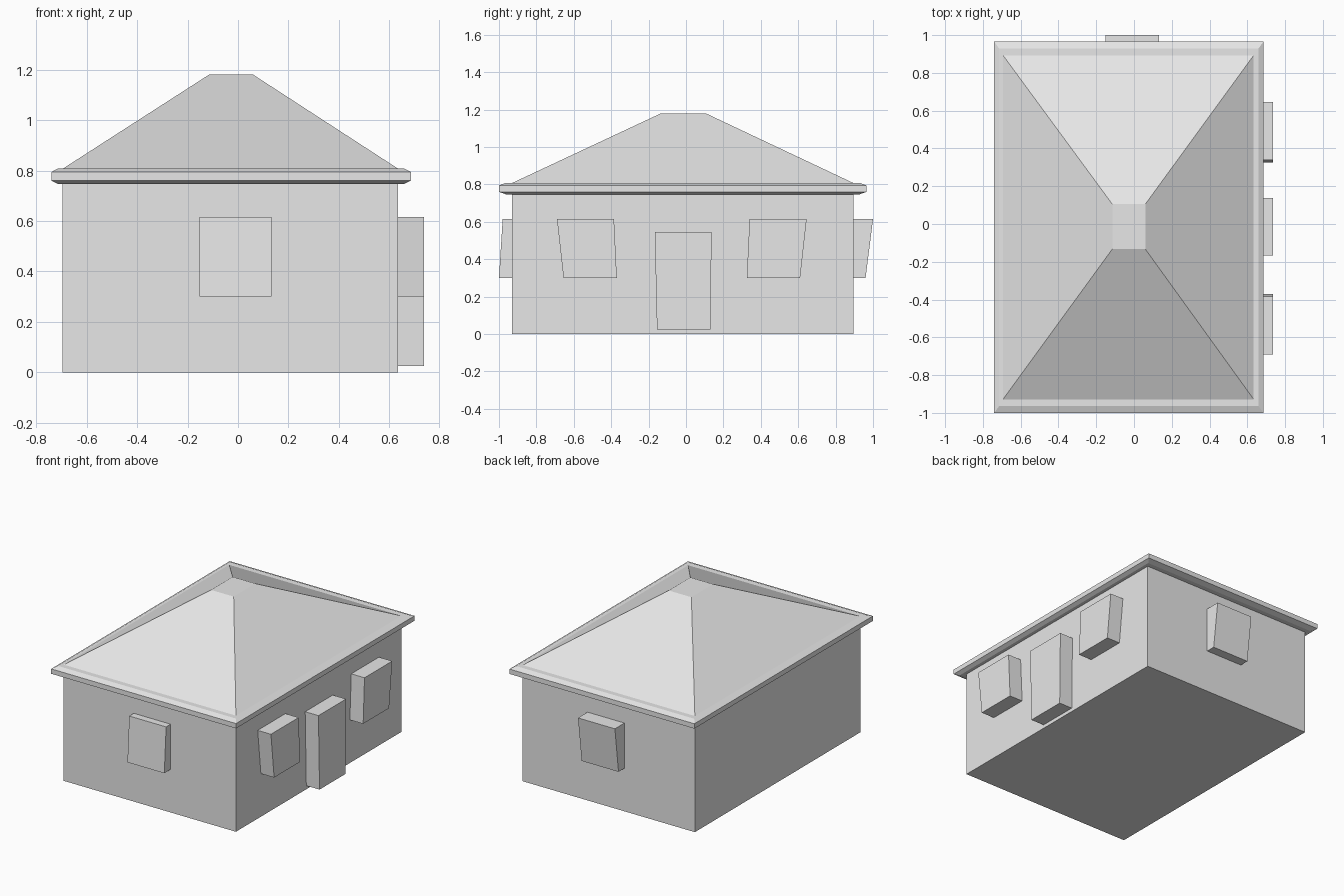
import bpy
import bmesh

cube = bpy.data.objects.get("Cube")
if cube:
    bpy.data.objects.remove(cube, do_unlink=True)

# One plain grey for the whole house
grey = bpy.data.materials.new("light_grey")
grey.use_nodes = True
colour = (0.8, 0.8, 0.8, 1)
grey.diffuse_color = colour
grey.node_tree.nodes["Principled BSDF"].inputs["Base Color"].default_value = colour


def loft(name, levels):
    """Closed solid through stacked rectangles (x0, x1, y0, y1, z)."""
    bm = bmesh.new()
    rings = []
    for x0, x1, y0, y1, z in levels:
        corners = ((x0, y0), (x1, y0), (x1, y1), (x0, y1))
        rings.append([bm.verts.new((x, y, z)) for x, y in corners])
    for low, high in zip(rings, rings[1:]):
        for i in range(4):
            j = (i + 1) % 4
            bm.faces.new((low[i], low[j], high[j], high[i]))
    bm.faces.new(rings[0][::-1])
    bm.faces.new(rings[-1])
    mesh = bpy.data.meshes.new(name)
    bm.to_mesh(mesh)
    bm.free()
    mesh.materials.append(grey)
    obj = bpy.data.objects.new(name, mesh)
    bpy.context.collection.objects.link(obj)
    return obj


# Walls
X0, X1, Y0, Y1 = -0.695, 0.635, -0.93, 0.895
loft("walls", [(X0, X1, Y0, Y1, 0), (X0, X1, Y0, Y1, 0.76)])

# Eaves slab with chamfered edges
rim = (-0.74, 0.685, -1.0, 0.965)
inner = (-0.714, 0.659, -0.964, 0.929)
loft("eaves", [(*inner, 0.747), (*rim, 0.76), (*rim, 0.794), (*inner, 0.808)])

# Hipped roof with a small flat top
loft("roof", [(X0, X1, Y0, Y1, 0.807), (-0.115, 0.06, -0.133, 0.105, 1.18)])

# Leaning window boxes and door
IN = 0.03
LOW, HIGH = 0.3, 0.615
OUT = 0.737
loft("side_window_front", [(X1 - IN, OUT, -0.655, -0.37, LOW),
                           (X1 - IN, OUT, -0.69, -0.385, HIGH)])
loft("side_window_back", [(X1 - IN, OUT, 0.325, 0.61, LOW),
                          (X1 - IN, OUT, 0.34, 0.645, HIGH)])
loft("door", [(X1 - IN, OUT, -0.155, 0.13, 0.025),
              (X1 - IN, OUT, -0.167, 0.137, 0.545)])
loft("front_window", [(-0.152, 0.132, -1.0, Y0 + IN, LOW),
                      (-0.152, 0.132, -0.98, Y0 + IN, HIGH)])
loft("back_window", [(-0.152, 0.132, Y1 - IN, 0.96, LOW),
                     (-0.152, 0.132, Y1 - IN, 1.0, HIGH)])
